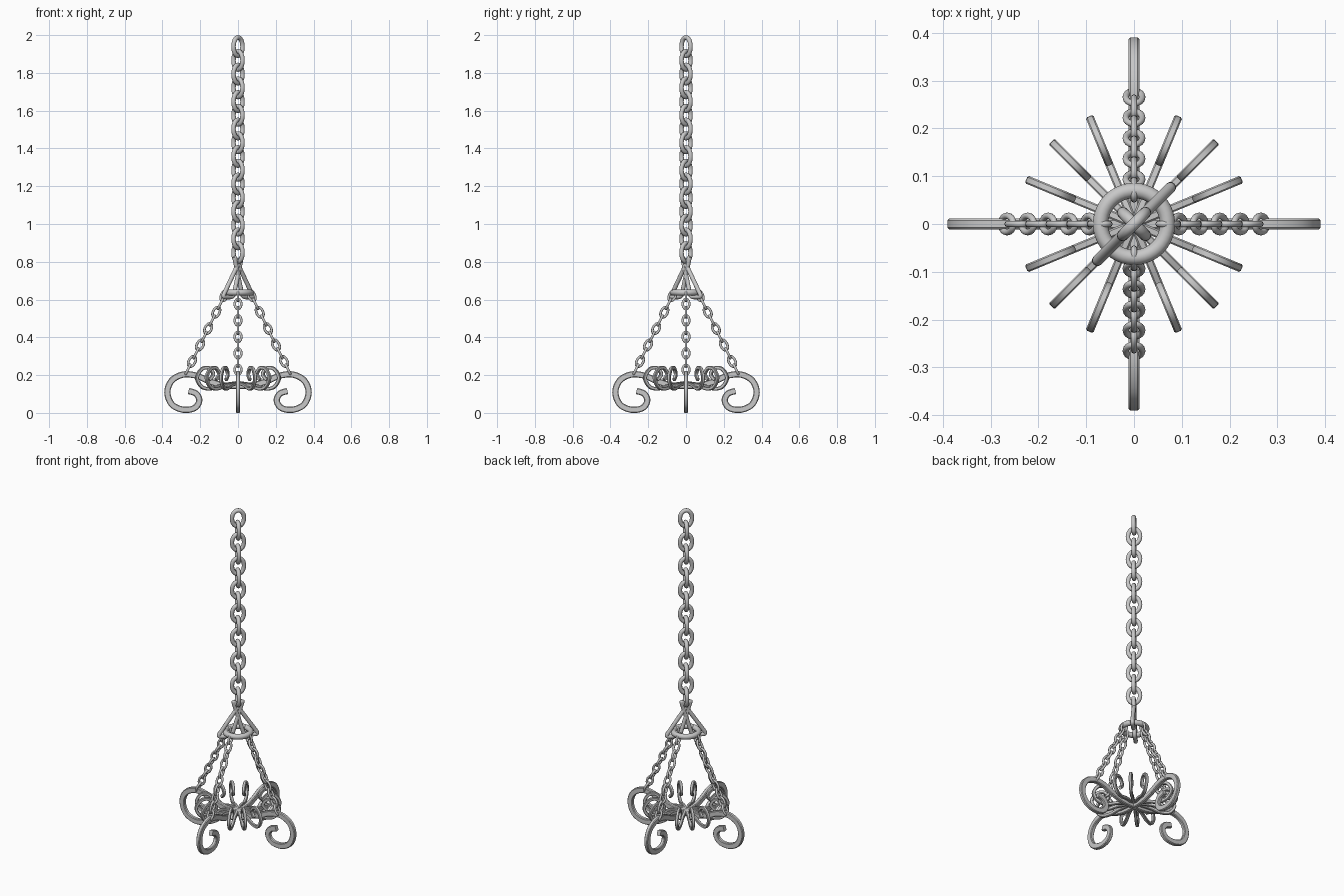
import bpy, bmesh, math
from mathutils import Vector, Matrix

if "Cube" in bpy.data.objects:
    bpy.data.objects.remove(bpy.data.objects["Cube"])

iron = bpy.data.materials.new("grey_iron")
iron.diffuse_color = (0.58, 0.58, 0.58, 1)
iron.use_nodes = True
iron.node_tree.nodes["Principled BSDF"].inputs["Base Color"].default_value = iron.diffuse_color
iron.roughness = 0.6


def smooth_path(pts, n=6):
    """Catmull-Rom curve through 2D points."""
    P = [Vector(p) for p in pts]
    out, m = [], len(P)
    for i in range(m - 1):
        a, b, c, d = P[max(i - 1, 0)], P[i], P[i + 1], P[min(i + 2, m - 1)]
        for k in range(n):
            t = k / n
            out.append(0.5 * (2 * b + (c - a) * t + (2 * a - 5 * b + 4 * c - d) * t * t
                              + (3 * b - a - 3 * c + d) * t ** 3))
    out.append(P[-1])
    return out


def section(r_in, r_out, sides=12):
    """Oval cross-section: in-plane and out-of-plane radius."""
    return [(r_in * math.cos(math.tau * k / sides), r_out * math.sin(math.tau * k / sides))
            for k in range(sides)]


def flat_bar(r_in, r_out, c=0.35):
    """Bar cross-section with flat sides and bevelled corners."""
    b = r_out * c
    return [(r_in, -r_out + b), (r_in, r_out - b), (r_in - b, r_out), (-r_in + b, r_out),
            (-r_in, r_out - b), (-r_in, -r_out + b), (-r_in + b, -r_out), (r_in - b, -r_out)]


def sweep(bm, path, sec, mat, closed=False):
    """Sweep a section along a path in the local xz plane, placed by mat."""
    m, sides, rings = len(path), len(sec), []
    for i, p in enumerate(path):
        if closed:
            t = path[(i + 1) % m] - path[i - 1]
        else:
            t = path[min(i + 1, m - 1)] - path[max(i - 1, 0)]
        t.normalize()
        rings.append([bm.verts.new(mat @ Vector((p.x - t.y * u, v, p.y + t.x * u)))
                      for u, v in sec])
    for i in range(m if closed else m - 1):
        A, B = rings[i], rings[(i + 1) % m]
        for k in range(sides):
            j = (k + 1) % sides
            bm.faces.new((A[k], A[j], B[j], B[k]))
    if not closed:
        bm.faces.new(rings[0])
        bm.faces.new(rings[-1])


def finish(bm, name):
    bmesh.ops.recalc_face_normals(bm, faces=bm.faces)
    me = bpy.data.meshes.new(name)
    bm.to_mesh(me)
    bm.free()
    me.materials.append(iron)
    ob = bpy.data.objects.new(name, me)
    bpy.context.collection.objects.link(ob)
    bpy.ops.object.select_all(action='DESELECT')
    ob.select_set(True)
    bpy.context.view_layer.objects.active = ob
    bpy.ops.object.shade_smooth_by_angle(angle=math.radians(40))


def ellipse(width, length, tube, n=24):
    """Centre line of an oval chain link."""
    a, b = width / 2 - tube, length / 2 - tube
    return [Vector((a * math.cos(math.tau * k / n), b * math.sin(math.tau * k / n)))
            for k in range(n)]


def rounded(corners, r, n=5):
    """Closed polygon with rounded corners."""
    P, out = [Vector(c) for c in corners], []
    for i, p in enumerate(P):
        a = p + (P[i - 1] - p).normalized() * r
        b = p + (P[(i + 1) % len(P)] - p).normalized() * r
        for k in range(n + 1):
            t = k / n
            out.append(a * (1 - t) ** 2 + p * 2 * t * (1 - t) + b * t * t)
    return out


def turn(deg):
    return Matrix.Rotation(math.radians(deg), 4, 'Z')


# main hanging chain, links alternate on the two diagonals
bm = bmesh.new()
for i in range(16):
    mat = Matrix.Translation((0, 0, 2.0 - 0.061 - i * 0.0727)) @ turn(45 if i % 2 == 0 else -45)
    sweep(bm, ellipse(0.092, 0.122, 0.0122), section(0.0122, 0.0122), mat, True)
finish(bm, "main_chain")

# two triangular hanger links crossing below the chain
bm = bmesh.new()
for a in (45, 225):
    tri = rounded([(-0.03, 0.832), (0.116, 0.613), (0.035, 0.613)], 0.022)
    sweep(bm, tri, section(0.0115, 0.0115), turn(a), True)
finish(bm, "triangle_hangers")

# ring that carries the four small chains
bm = bmesh.new()
sweep(bm, ellipse(0.172, 0.172, 0.016, 40), section(0.016, 0.016),
      Matrix.Translation((0, 0, 0.637)) @ Matrix.Rotation(math.pi / 2, 4, 'X'), True)
finish(bm, "suspension_ring")

# four small slanted chains
bm = bmesh.new()
slant = Matrix.Rotation(-math.atan2(0.0215, 0.0435), 4, 'Y')
for a in (0, 90, 180, 270):
    for k in range(10):
        pos = Matrix.Translation((0.072 + 0.0215 * k, 0, 0.62 - 0.0435 * k))
        mat = turn(a) @ pos @ slant @ turn(90 * (k % 2))
        sweep(bm, ellipse(0.048, 0.073, 0.0068, 18), section(0.0068, 0.0068, 10), mat, True)
finish(bm, "small_chains")

# four large scroll arms
bm = bmesh.new()
arm = smooth_path([(0, 0.143), (0.08, 0.147), (0.15, 0.167), (0.22, 0.197), (0.29, 0.203),
                   (0.35, 0.172), (0.374, 0.11), (0.35, 0.045), (0.29, 0.017),
                   (0.23, 0.026), (0.205, 0.065), (0.222, 0.102), (0.262, 0.116)])
for a in (0, 90, 180, 270):
    sweep(bm, arm, flat_bar(0.0165, 0.0115), turn(a))
finish(bm, "large_scroll_arms")

# twelve small scrolls between the arms
bm = bmesh.new()
curl = smooth_path([(0, 0.160), (0.09, 0.147), (0.15, 0.129), (0.205, 0.136), (0.235, 0.183),
                    (0.21, 0.230), (0.168, 0.238), (0.142, 0.205), (0.165, 0.175)])
for q in range(4):
    for a in (22.5, 45, 67.5):
        sweep(bm, curl, flat_bar(0.009, 0.0085), turn(a + 90 * q))
finish(bm, "small_scrolls")
